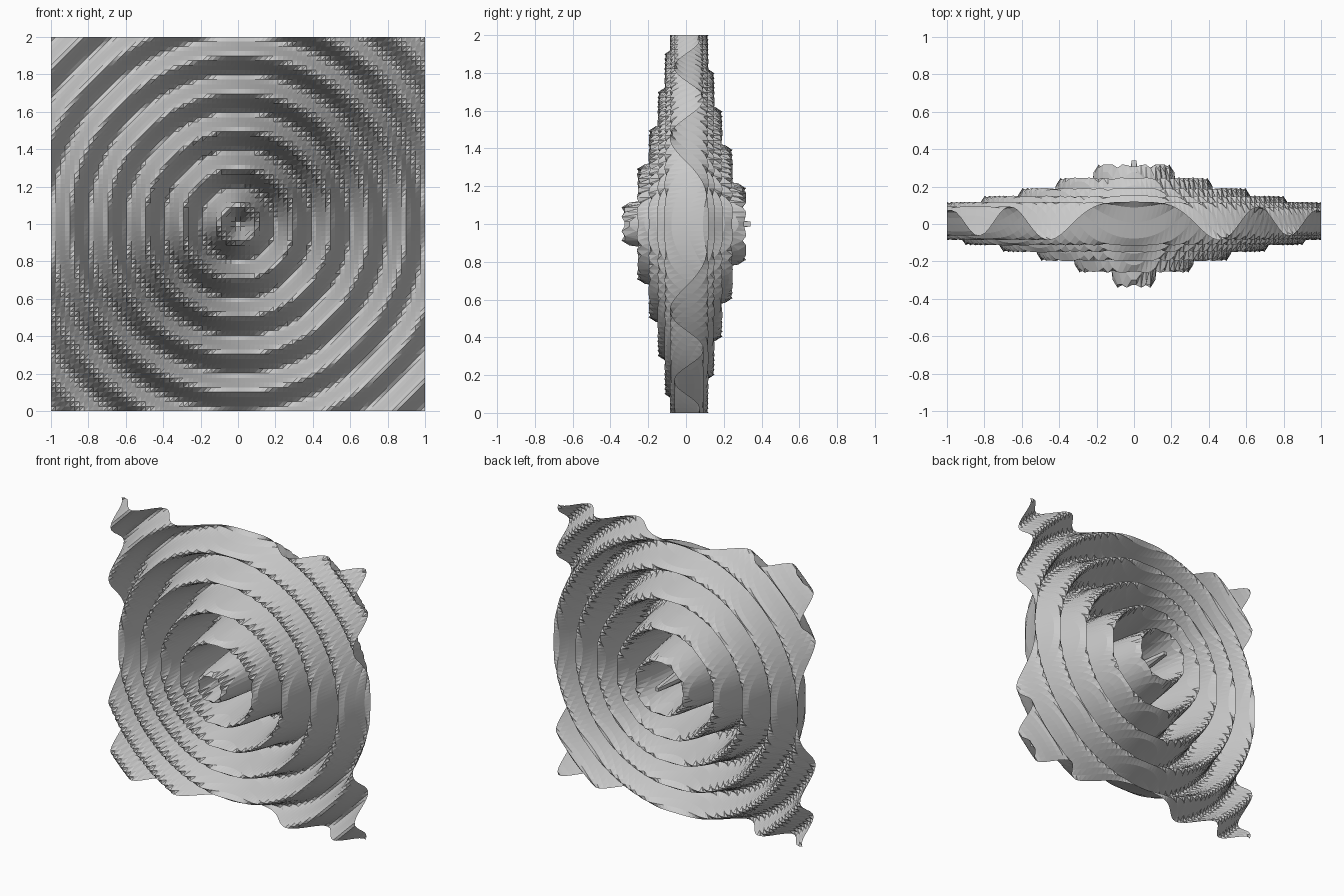
import bpy, bmesh
from math import pi, cos, exp, hypot

if "Cube" in bpy.data.objects:
    bpy.data.objects.remove(bpy.data.objects["Cube"])

N = 80                      # points per side of the sheet
AMP, DECAY, FREQ = 0.40, 1.3, 10 * pi


def height(x, z):
    """Damped circular wave around the sheet centre."""
    r = hypot(x, z)
    return AMP * exp(-DECAY * r) * cos(FREQ * r)


# rippled upright sheet: a regular grid pushed along y
bm = bmesh.new()
coords = [-1 + 2 * i / (N - 1) for i in range(N)]
grid = [[bm.verts.new((x, height(x, z), z + 1)) for x in coords] for z in coords]
for j in range(N - 1):
    for i in range(N - 1):
        a, b = grid[j][i], grid[j][i + 1]
        c, d = grid[j + 1][i + 1], grid[j + 1][i]
        bm.faces.new((a, b, c))
        bm.faces.new((a, c, d))

# centre the depth on y = 0
ys = [v.co.y for v in bm.verts]
shift = -(max(ys) + min(ys)) / 2
for v in bm.verts:
    v.co.y += shift

mesh = bpy.data.meshes.new("ripple_sheet")
bm.to_mesh(mesh)
bm.free()
sheet = bpy.data.objects.new("ripple_sheet", mesh)
bpy.context.collection.objects.link(sheet)
